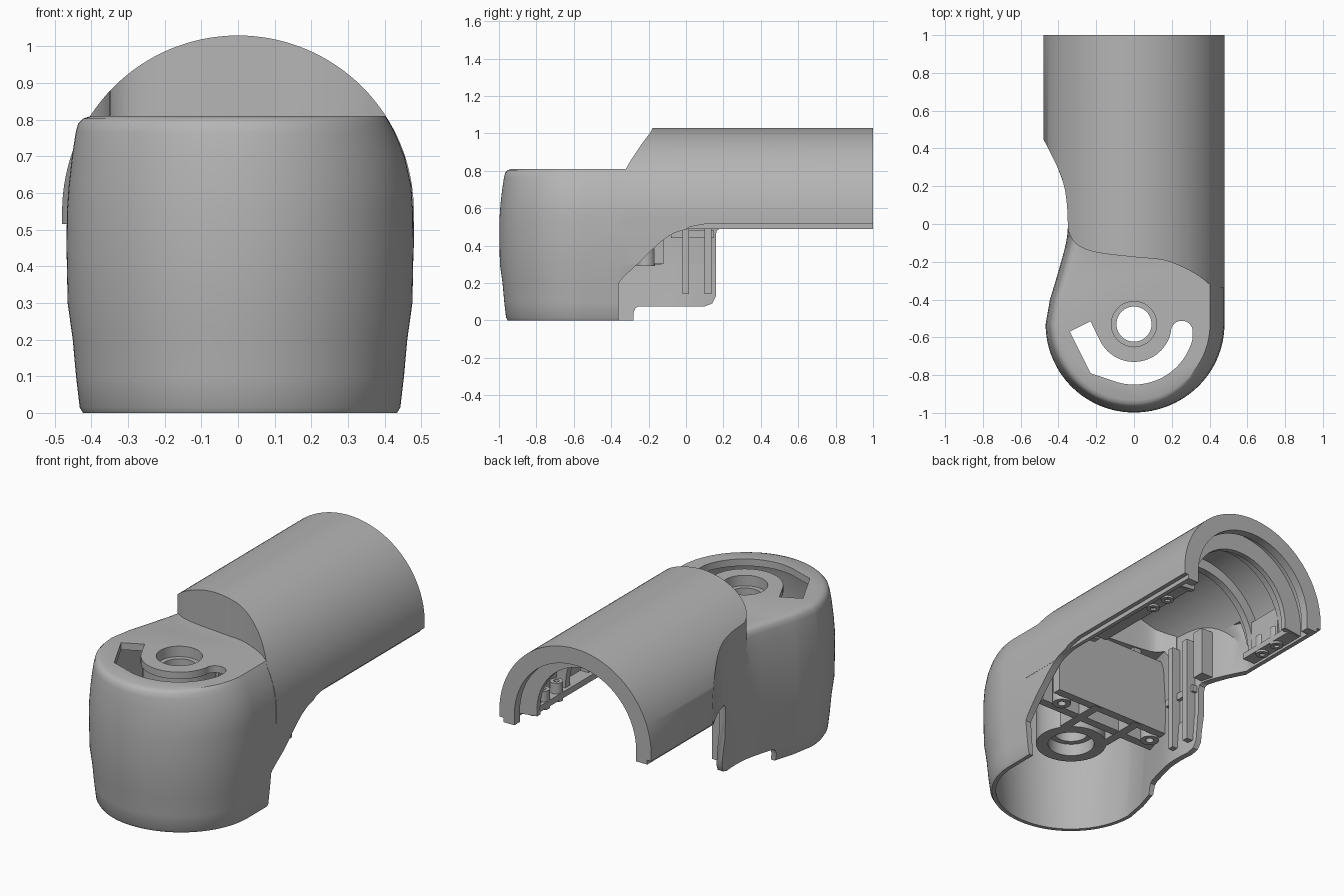
import bpy, bmesh, math

if "Cube" in bpy.data.objects:
    bpy.data.objects.remove(bpy.data.objects["Cube"], do_unlink=True)

grey = bpy.data.materials.new("housing_grey")
grey.use_nodes = True
COLOUR = (0.46, 0.46, 0.46, 1)
grey.diffuse_color = COLOUR
grey.node_tree.nodes["Principled BSDF"].inputs["Base Color"].default_value = COLOUR


# ---------- helpers ----------
def loft(name, rings, closed=False):
    """Skin equal-length rings; cap the ends, or wrap round when closed."""
    bm = bmesh.new()
    vs = [[bm.verts.new(p) for p in ring] for ring in rings]
    n = len(vs[0])
    pairs = list(zip(vs, vs[1:]))
    if closed:
        pairs.append((vs[-1], vs[0]))
    else:
        bm.faces.new(vs[0])
        bm.faces.new(vs[-1])
    for a, b in pairs:
        for i in range(n):
            j = (i + 1) % n
            bm.faces.new((a[i], a[j], b[j], b[i]))
    bmesh.ops.recalc_face_normals(bm, faces=bm.faces[:])
    mesh = bpy.data.meshes.new(name)
    bm.to_mesh(mesh)
    bm.free()
    mesh.materials.append(grey)
    ob = bpy.data.objects.new(name, mesh)
    bpy.context.collection.objects.link(ob)
    return ob


def prism(name, pts, axis, a, b):
    place = {"x": lambda u, v, w: (w, u, v),
             "y": lambda u, v, w: (u, w, v),
             "z": lambda u, v, w: (u, v, w)}[axis]
    return loft(name, [[place(u, v, w) for u, v in pts] for w in (a, b)])


def box(name, x, y, z):
    return prism(name, [(x[0], y[0]), (x[1], y[0]), (x[1], y[1]), (x[0], y[1])], "z", *z)


def arc(cx, cy, r, a, b, n=32):
    return [(cx + r * math.cos(math.radians(a + (b - a) * i / n)),
             cy + r * math.sin(math.radians(a + (b - a) * i / n))) for i in range(n + 1)]


def disc(name, cx, cy, r, z0, z1):
    return prism(name, arc(cx, cy, r, 0, 360, 40)[:-1], "z", z0, z1)


def tube(name, cx, cy, r, hole, z0, z1):
    steps = [(r, z0), (r, z1), (hole, z1), (hole, z0)]
    return loft(name, [[(x, y, z) for x, y in arc(cx, cy, q, 0, 360, 24)[:-1]]
                       for q, z in steps], closed=True)


def smooth(pts, n=5):
    """Catmull-Rom curve through the points."""
    p = [pts[0]] + pts + [pts[-1]]
    out = []
    for a, b, c, d in zip(p, p[1:], p[2:], p[3:]):
        for k in range(n):
            t = k / n
            out.append(tuple(0.5 * (2 * b[i] + (c[i] - a[i]) * t
                       + (2 * a[i] - 5 * b[i] + 4 * c[i] - d[i]) * t * t
                       + (3 * b[i] - a[i] - 3 * c[i] + d[i]) * t ** 3) for i in (0, 1)))
    return out + [pts[-1]]


def boolean(ob, cutter, op="DIFFERENCE"):
    mod = ob.modifiers.new("cut", "BOOLEAN")
    mod.operation, mod.object, mod.solver = op, cutter, "EXACT"
    dg = bpy.context.evaluated_depsgraph_get()
    mesh = bpy.data.meshes.new_from_object(ob.evaluated_get(dg))
    ob.modifiers.clear()
    ob.data = mesh
    bpy.data.objects.remove(cutter, do_unlink=True)


# ---------- shared outlines ----------
HY = -0.53   # head centre
PZ = 0.55    # barrel axis height
WAIST = [(-.48, .45), (-.405, .3), (-.37, .2), (-.355, .1), (-.35, 0)]
NECK = [(-.36, -.1), (-.4, -.25), (-.445, -.4)]
STEP = [(-.343, -.05), (-.3, -.11), (-.2, -.15), (0, -.175), (.15, -.19),
        (.25, -.225), (.33, -.267), (.38, -.303), (.42, -.335)]


def head_plan(t, z, waist, back, radius):
    """Head outline inset by t; the straight side follows the barrel radius."""
    right = min(.479 - t, math.sqrt(radius ** 2 - max(z - PZ, 0) ** 2))
    left = .468 - t
    front = [(x * (right if x > 0 else left), HY + y * left)
             for x, y in arc(0, 0, 1, 180, 360, 64)]
    side = [(x + t, y) for x, y in smooth(waist + NECK)]
    return [(x, y, z) for x, y in side + front + [(right, -.36), (right, back)]]


def barrel_plan(t):
    edge = [(x + t, y) for x, y in WAIST]
    edge += [(x + (t if x < -.25 else 0), y + t) for x, y in STEP]
    return [(-.6, 1.2), (-.6, .6)] + smooth(edge) + [(.6, -.345 + t), (.6, 1.2)]


def arch(r, base):
    return [(r, base)] + arc(0, PZ, r, 0, 180, 64) + [(-r, base)]


# ---------- outer shell ----------
skin = [(0, .045), (.015, .036), (.1, .026), (.2, .017), (.3, .003), (.45, 0), (.55, .001),
        (.62, .006), (.7, .015), (.765, .025), (.79, .032), (.803, .045), (.81, .065)]
shell = loft("housing_shell", [head_plan(t, z, WAIST[1:], .3, .479) for z, t in skin])
barrel = prism("barrel", arch(.48, .45), "y", -.6, 1)
boolean(barrel, prism("limit", barrel_plan(0), "z", .2, 1.3), "INTERSECT")
boolean(shell, barrel, "UNION")

# ---------- hollow inside ----------
lining = [(-.1, .075), (.1, .06), (.3, .045), (.45, .04), (.7, .055), (.77, .085)]
boolean(shell, loft("head_hollow", [head_plan(t, z, WAIST, .45, .437) for z, t in lining]))
hollow = prism("barrel_hollow", arch(.43, .3), "y", -.5, .95)
boolean(hollow, prism("limit", barrel_plan(.04), "z", .1, 1.2), "INTERSECT")
boolean(shell, hollow)
boolean(shell, prism("end_opening", arch(.385, .3), "y", .9, 1.1))

# ---------- lower edges: sloped on one side, hanging flap on the other ----------
slope = smooth([(-.36, .2), (-.33, .235), (-.25, .31), (-.14, .415), (-.06, .468), (.02, .49)])
flap = [(-.28, .04), (-.27, .068), (-.25, .075), (.1, .075), (.14, .09), (.16, .13),
        (.16, .46), (.165, .48), (.18, .49)]
for curve, span in ((slope, (0, 1)), (flap, (-1, 0))):
    edge = curve + [(1.1, .49), (1.1, -.2), (curve[0][0], -.2)]
    boolean(shell, prism("edge_cut", edge, "x", *span))

# rebate that leaves a thin inner lip along the barrel rims
rebate = [(-.04, .46), (.02, .5), (.1, .515), (1.2, .515), (1.2, .4), (-.04, .4)]
for span in ((.455, 1.1), (-1.1, -.455)):
    boolean(shell, prism("rebate", rebate if span[0] > 0 else
                         [(max(y, .3), z) for y, z in rebate[2:5]] + [(.3, .4)], "x", *span))

# ---------- pivot boss, bore and curved slot ----------
boolean(shell, disc("pivot_boss", 0, HY, .19, .3, .79), "UNION")
boolean(shell, disc("bore", 0, HY, .093, .1, 1))
boolean(shell, disc("counterbore", 0, HY, .12, .75, 1))
boolean(shell, disc("lower_counterbore", 0, HY, .125, .1, .37))
slot = (arc(0, HY, .2, 206, 350, 30) + arc(.253, -.57, .058, 170, 0, 14)
        + arc(0, HY, .32, 345, 252, 30) + [(-.23, -.79), (-.34, -.57), (-.23, -.515)])
boolean(shell, prism("slot", slot, "z", .6, .9))

# ---------- ribs in the head ----------
parts = [shell]
for x in (-.16, .12):
    parts.append(box("head_rib", (x, x + .05), (-.42, -.13), (.3, .78)))
parts.append(box("cross_rib_back", (-.325, .425), (-.17, -.12), (.302, .74)))
parts.append(box("cross_rib_middle", (-.37, .425), (-.31, -.26), (.302, .74)))
for x in (-.29, .33):
    parts.append(tube("head_screw_post", x, -.215, .05, .022, .29, .76))

# ---------- ribs on the flap ----------
for y in (-.02, .1):
    parts.append(box("flap_rib", (-.32, -.26), (y, y + .035), (.14, .76)))
parts.append(box("flap_ledge", (-.32, -.29), (-.08, .15), (.44, .48)))
parts.append(box("waist_column", (-.345, -.27), (.18, .25), (.5, .78)))


# ---------- arched ribs, wall panel and screw rails in the barrel ----------
def rib(name, r0, y0, y1, a, b):
    ring = arc(0, PZ, r0, b, a) + arc(0, PZ, .445, a, b)
    parts.append(prism(name, ring, "y", y0, y1))


for y in (.52, .78):
    rib("barrel_rib", .37, y, y + .04, -6, 186)
rib("bearing_rib", .32, .86, .89, -6, 186)
for y in (.12, .3):
    rib("side_rib", .38, y, y + .04, -6, 60)
parts.append(box("wall_panel", (-.405, -.36), (.56, .78), (.51, .71)))

for side, start in ((1, .18), (-1, .5)):
    xs = sorted((side * .35, side * .445))
    parts.append(box("screw_rail", xs, (start, .88), (.505, .54)))
    for y in (.62, .74):
        parts.append(tube("rail_screw_post", side * .385, y, .035, .015, .493, .6))

# ---------- shading ----------
bpy.ops.object.select_all(action="DESELECT")
for ob in parts:
    ob.select_set(True)
bpy.context.view_layer.objects.active = shell
bpy.ops.object.shade_smooth_by_angle(angle=math.radians(32))
